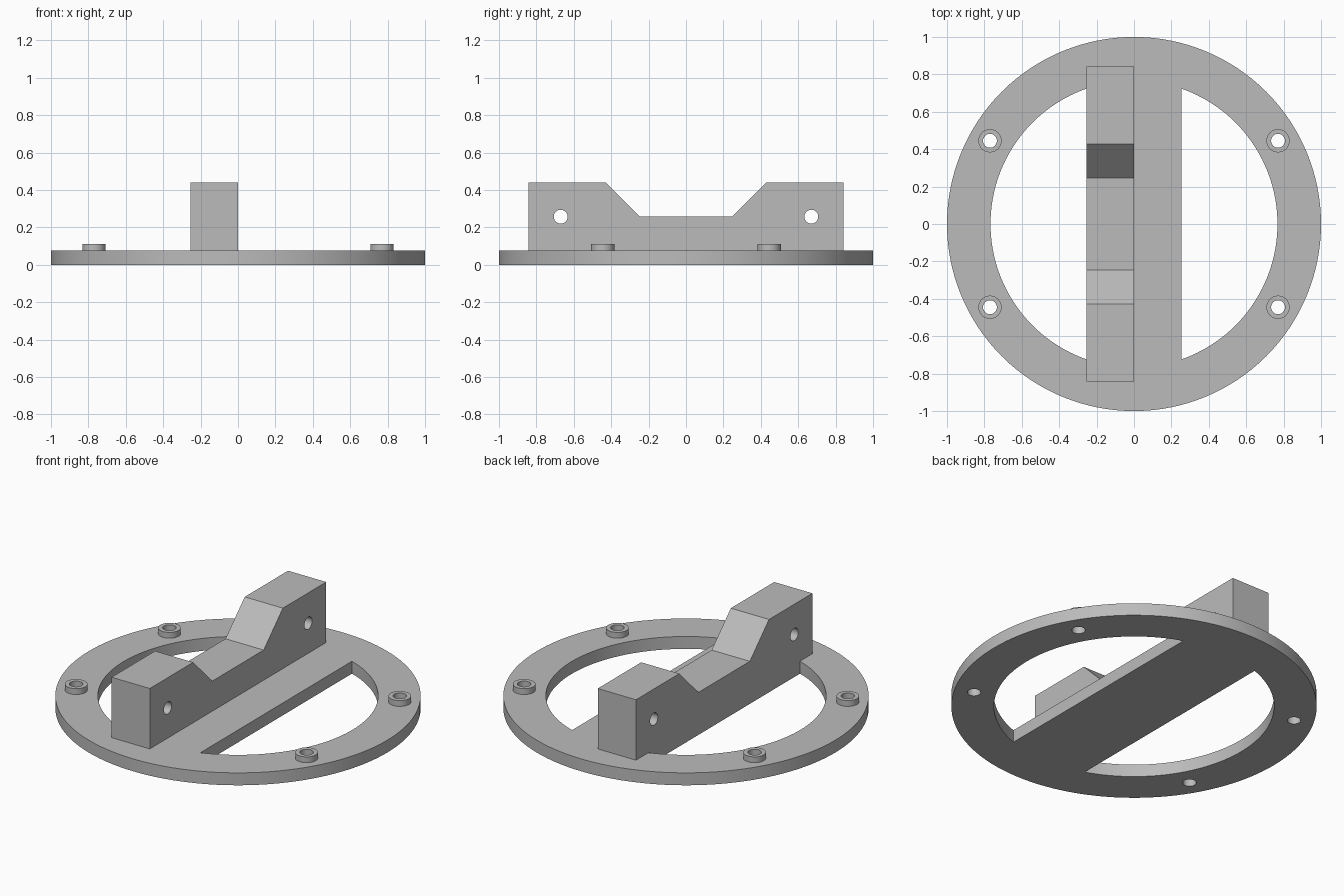
import bpy, bmesh
from math import sin, cos, acos, pi
from mathutils import Matrix, Vector

cube = bpy.data.objects.get("Cube")
if cube:
    bpy.data.objects.remove(cube, do_unlink=True)

PLATE_TOP = 0.075
BOSS_TOP = 0.11
INNER_R = 0.767
BAR = 0.255
BOLTS = [(sx * 0.77, sy * 0.445) for sx in (-1, 1) for sy in (-1, 1)]

grey = bpy.data.materials.new("plain grey")
grey.use_nodes = True
colour = (0.5, 0.5, 0.5, 1)
grey.diffuse_color = colour
grey.node_tree.nodes["Principled BSDF"].inputs["Base Color"].default_value = colour


def circle(radius, centre=(0, 0), n=48):
    return [(centre[0] + radius * cos(2 * pi * i / n),
             centre[1] + radius * sin(2 * pi * i / n)) for i in range(n)]


def prism(bm, outline, low, high, along_x=False):
    """Extrude a closed outline upward, or along x when the outline is in y and z."""
    place = (lambda a, b: (low, a, b)) if along_x else (lambda a, b: (a, b, low))
    step = Vector((high - low, 0, 0) if along_x else (0, 0, high - low))
    face = bm.faces.new([bm.verts.new(place(a, b)) for a, b in outline])
    result = bmesh.ops.extrude_face_region(bm, geom=[face], use_keep_orig=True)
    verts = [g for g in result["geom"] if isinstance(g, bmesh.types.BMVert)]
    bmesh.ops.translate(bm, verts=verts, vec=step)
    bmesh.ops.recalc_face_normals(bm, faces=bm.faces[:])


def make(name, prisms):
    bm = bmesh.new()
    for args in prisms:
        prism(bm, *args)
    mesh = bpy.data.meshes.new(name)
    bm.to_mesh(mesh)
    bm.free()
    mesh.materials.append(grey)
    obj = bpy.data.objects.new(name, mesh)
    bpy.context.collection.objects.link(obj)
    return obj


def cut(obj, prisms):
    """Cut the prisms out of the part, then smooth its round walls."""
    cutter = make("cutter", prisms)
    cutter.hide_render = True
    mod = obj.modifiers.new("cut", "BOOLEAN")
    mod.operation = "DIFFERENCE"
    mod.solver = "EXACT"
    mod.object = cutter
    bpy.ops.object.select_all(action="DESELECT")
    obj.select_set(True)
    bpy.context.view_layer.objects.active = obj
    bpy.ops.object.modifier_apply(modifier=mod.name)
    bpy.data.objects.remove(cutter, do_unlink=True)
    bpy.ops.object.shade_smooth_by_angle(angle=pi / 6)


# Round plate with two D-shaped windows either side of a wide cross bar
half = acos(BAR / INNER_R)
arc = [half * (2 * i / 64 - 1) for i in range(65)]
windows = [[(side * INNER_R * cos(a), INNER_R * sin(a)) for a in arc] for side in (-1, 1)]
bolt_holes = [(circle(0.037, c), -0.1, 0.3) for c in BOLTS]
plate = make("base_plate", [(circle(1, n=128), 0, PLATE_TOP)])
cut(plate, [(w, -0.1, 0.3) for w in windows] + bolt_holes)

# Raised collars around the bolt holes
collars = make("bolt_collars", [(circle(0.062, c), PLATE_TOP, BOSS_TOP) for c in BOLTS])
cut(collars, bolt_holes)

# Upright bracket with a sloped notch and two cross holes
right_half = [(0.842, PLATE_TOP), (0.842, 0.44), (0.428, 0.44), (0.245, 0.257)]
profile = right_half + [(-y, z) for y, z in reversed(right_half)]
bracket = make("notched_bracket", [(profile, -BAR, 0, True)])
cut(bracket, [(circle(0.037, (y, 0.257)), -0.5, 0.2, True) for y in (-0.67, 0.67)])
